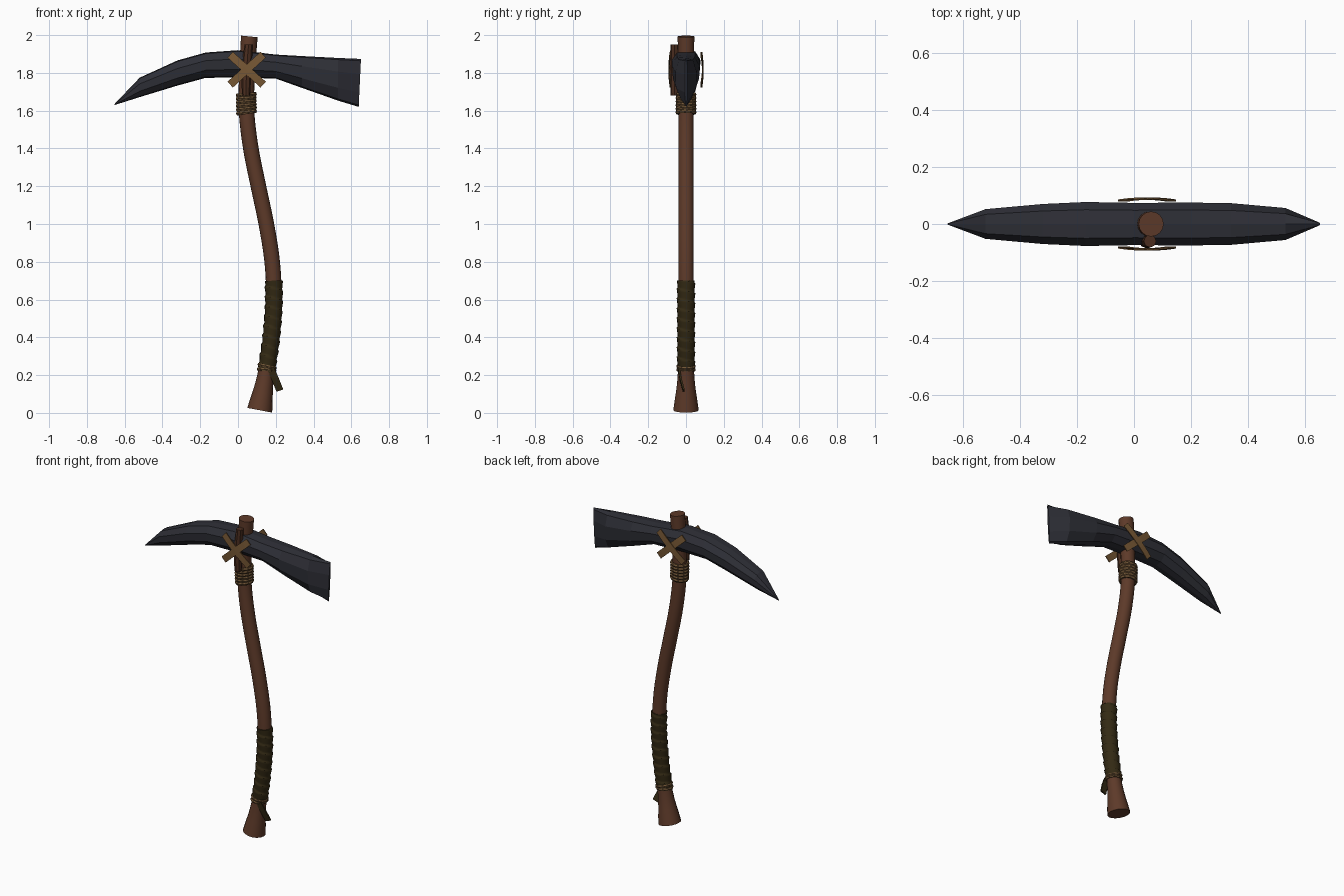
import bpy, bmesh, math
from mathutils import Vector

if "Cube" in bpy.data.objects:
    bpy.data.objects.remove(bpy.data.objects["Cube"])


def material(name, rgb):
    m = bpy.data.materials.new(name)
    m.diffuse_color = (*rgb, 1)
    m.use_nodes = True
    m.node_tree.nodes["Principled BSDF"].inputs["Base Color"].default_value = m.diffuse_color
    return m


WOOD = material("brown wood", (0.11, 0.042, 0.022))
DARK_WOOD = material("dark wood", (0.07, 0.027, 0.014))
STONE = material("dark blue stone", (0.027, 0.028, 0.037))
STRAP = material("tan strap", (0.19, 0.10, 0.036))
ROPE = material("rope", (0.17, 0.095, 0.038))
ROPE_DARK = material("rope shadow strand", (0.06, 0.033, 0.014))
LEATHER = material("dark olive leather", (0.034, 0.023, 0.007))


def make(name, verts, faces, mats, smooth=False, rule=None):
    me = bpy.data.meshes.new(name)
    me.from_pydata([tuple(v) for v in verts], [], faces)
    bm = bmesh.new()
    bm.from_mesh(me)
    bmesh.ops.recalc_face_normals(bm, faces=bm.faces)
    bm.to_mesh(me)
    bm.free()
    ob = bpy.data.objects.new(name, me)
    bpy.context.collection.objects.link(ob)
    for m in mats:
        me.materials.append(m)
    if rule:
        for p in me.polygons:
            p.material_index = rule(p.index)
    if smooth:
        bpy.ops.object.select_all(action='DESELECT')
        bpy.context.view_layer.objects.active = ob
        ob.select_set(True)
        bpy.ops.object.shade_smooth_by_angle(angle=math.radians(40))
    return ob


def loft(name, rings, mats, smooth=False, closed=False, rule=None):
    """Skin a list of equal-sized vertex rings."""
    n, k = len(rings[0]), len(rings)
    faces = []
    for i in range(k if closed else k - 1):
        a, b = i * n, (i + 1) % k * n
        faces += [(a + j, a + (j + 1) % n, b + (j + 1) % n, b + j) for j in range(n)]
    if not closed:
        faces += [tuple(range(n)), tuple(range((k - 1) * n, k * n))]
    return make(name, [v for r in rings for v in r], faces, mats, smooth, rule)


def hermite(keys, z, col):
    """Smooth interpolation of one column of a table keyed by height."""
    z = min(max(z, keys[0][0]), keys[-1][0])
    i = max(j for j in range(len(keys) - 1) if keys[j][0] <= z)

    def slope(j):
        a, b = keys[max(j - 1, 0)], keys[min(j + 1, len(keys) - 1)]
        return (b[col] - a[col]) / (b[0] - a[0])
    p, q = keys[i], keys[i + 1]
    h = q[0] - p[0]
    t = (z - p[0]) / h
    return ((2*t**3 - 3*t*t + 1) * p[col] + (t**3 - 2*t*t + t) * h * slope(i)
            + (3*t*t - 2*t**3) * q[col] + (t**3 - t*t) * h * slope(i + 1))


# height, axis x, radius of the curved handle
HANDLE = [(0.014, 0.115, 0.067), (0.06, 0.123, 0.061), (0.14, 0.137, 0.049),
          (0.24, 0.153, 0.042), (0.4, 0.176, 0.041), (0.6, 0.19, 0.041),
          (0.8, 0.181, 0.041), (1.0, 0.15, 0.041), (1.2, 0.108, 0.041),
          (1.4, 0.068, 0.041), (1.6, 0.045, 0.041), (1.8, 0.048, 0.042), (1.993, 0.06, 0.044)]


def frame(z):
    """Axis point, sideways direction and tangent of the handle."""
    d = (hermite(HANDLE, z + 0.004, 1) - hermite(HANDLE, z - 0.004, 1)) / 0.008
    if z < 0.02:
        d = 0.19
    if z > 1.985:
        d = 0.1
    t = Vector((d, 0, 1)).normalized()
    return Vector((hermite(HANDLE, z, 1), 0, z)), Vector((t.z, 0, -t.x)), t


def section(z, radius, sides):
    c, n, t = frame(z)
    out = []
    for j in range(sides):
        a = math.tau * j / sides
        out.append(c + radius(a) * (math.cos(a) * n + math.sin(a) * Vector((0, 1, 0))))
    return out


# Handle
zs = [0.014 + (1.993 - 0.014) * i / 44 for i in range(45)]
loft("handle", [section(z, lambda a, z=z: hermite(HANDLE, z, 2), 16) for z in zs], [WOOD], True)

# Leather grip: overlapping helical turns
grip = []
for i in range(91):
    f = i / 90
    grip.append(section(0.235 + 0.465 * f,
                        lambda a: 0.043 + 0.007 * ((f * 9 + a / math.tau) % 1), 16))
loft("grip_wrap", grip, [LEATHER], True)


def rope_ring(name, z, radius, thick, direction, tilt=0.0):
    """Torus round the handle with slanted dark strands."""
    c, n, t = frame(z)
    rings = []
    for i in range(30):
        a = math.tau * i / 30
        out = math.cos(a) * n + math.sin(a) * Vector((0, 1, 0))
        mid = c + radius * out + t * tilt * math.cos(a)
        rings.append([mid + thick * (math.cos(b) * out * 0.75 + math.sin(b) * t)
                      for b in [math.tau * j / 6 for j in range(6)]])
    loft(name, rings, [ROPE, ROPE_DARK], False, True,
         lambda k: 1 if (k // 6 + direction * (k % 6)) % 3 == 0 else 0)


# Rope binding under the head, and the tie at the end of the grip
for i in range(6):
    rope_ring(f"head_binding_{i + 1}", 1.592 + i * 0.0185, 0.047, 0.0115, 1 if i % 2 else -1, 0.004)
for i in range(2):
    rope_ring(f"grip_tie_{i + 1}", 0.229 + i * 0.017, 0.045, 0.009, 1, 0.004 * (1 - 2 * i))

# Loose leather tail below the tie
tail = [(0.172, 0.235, -0.038), (0.195, 0.185, -0.03), (0.222, 0.118, -0.012)]
loft("grip_tail", [[(x + sx * 0.018, y + sy * 0.005, z + sx * 0.006)
                    for sx, sy in ((-1, -1), (1, -1), (1, 1), (-1, 1))]
                   for x, z, y in tail], [LEATHER])

# Stone head: x, top, bottom, half thickness (pick point to axe edge)
HEAD = [(-0.653, 1.636, 1.63, 0.002), (-0.52, 1.775, 1.672, 0.052), (-0.32, 1.866, 1.733, 0.070),
        (-0.17, 1.908, 1.774, 0.077), (0.0, 1.92, 1.775, 0.074), (0.2, 1.897, 1.77, 0.075),
        (0.34, 1.889, 1.72, 0.073), (0.53, 1.879, 1.653, 0.056), (0.645, 1.874, 1.62, 0.006)]
PROFILE = [(0, 1), (0.65, 0.96), (1, 0.68), (0.95, 0.3), (0.5, 0.04), (0, 0),
           (-0.5, 0.04), (-0.95, 0.3), (-1, 0.68), (-0.65, 0.96)]
loft("stone_head", [[(x + (0.012 * (v - 0.5) if x > 0.6 else 0), u * hy, zb + v * (zt - zb))
                     for u, v in PROFILE] for x, zt, zb, hy in HEAD], [STONE])

# Small wedge stick in front of the handle
stick = [(1.68, 0.043, 0.021), (1.75, 0.043, 0.025), (1.88, 0.05, 0.025), (1.95, 0.056, 0.022)]
loft("wedge_stick", [[(x + r * math.cos(a), -0.06 + r * math.sin(a), z)
                      for a in [math.tau * j / 8 for j in range(8)]]
                     for z, x, r in stick], [DARK_WOOD], True)

# Crossed straps on both faces, slightly bowed
for side, label in ((-1, "front"), (1, "back")):
    for lean in (-1, 1):
        along = Vector((0.74, 0, 0.67 * lean))
        across = Vector((-0.67 * lean, 0, 0.74))
        rings = []
        for i in range(7):
            s = i / 3 - 1
            y = side * (0.089 - 0.007 * s * s + 0.0015 * lean)
            mid = Vector((0.046, y, 1.817)) + along * 0.118 * s
            rings.append([mid + across * 0.021 * u + Vector((0, 0.0025 * v, 0))
                          for u, v in ((-1, -1), (1, -1), (1, 1), (-1, 1))])
        loft(f"{label}_strap_{'rising' if lean > 0 else 'falling'}", rings, [STRAP])
